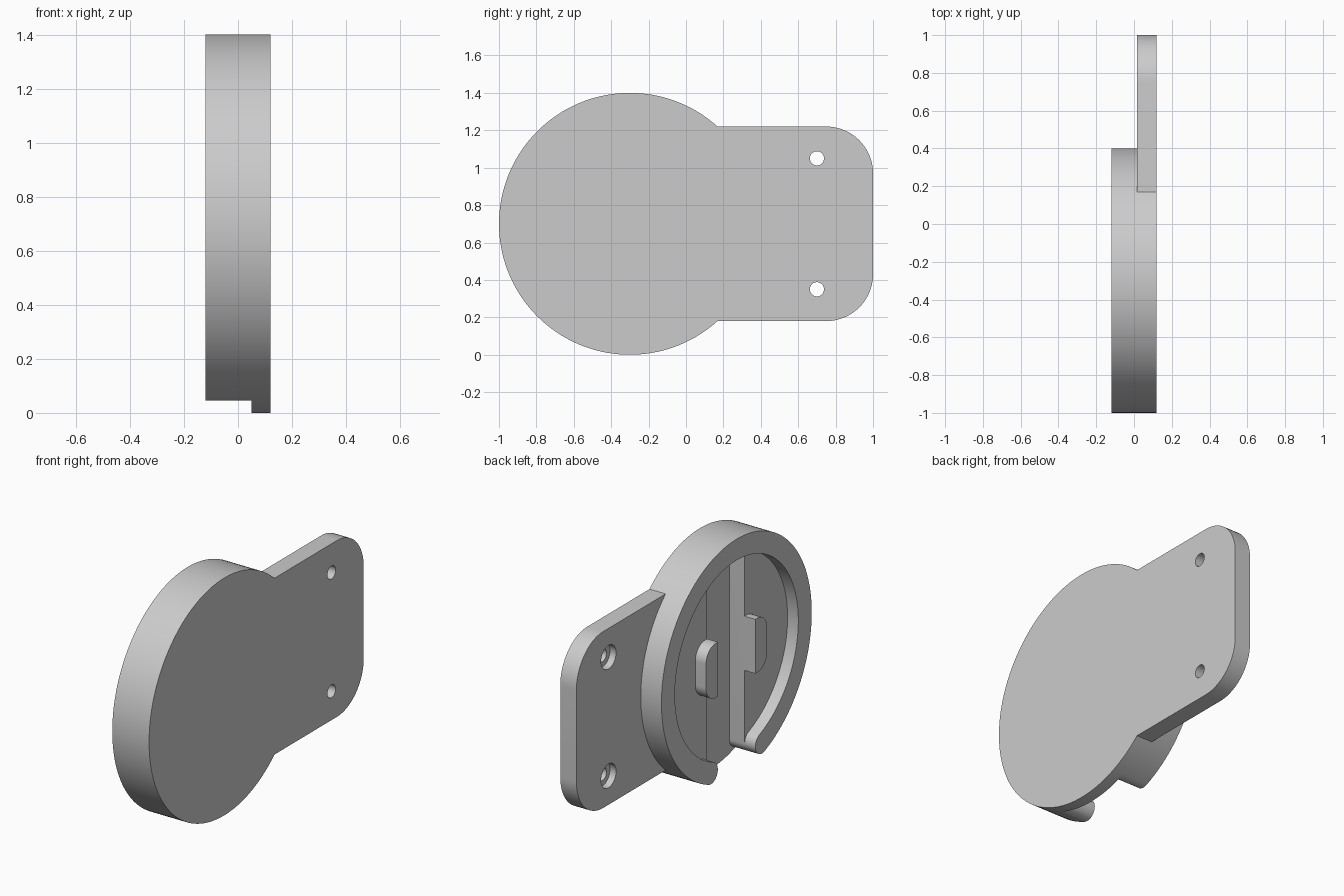
import bpy, bmesh
from math import sin, cos, pi, radians, asin

cube = bpy.data.objects.get("Cube")
if cube:
    bpy.data.objects.remove(cube)

grey = bpy.data.materials.new("plain_grey")
grey.use_nodes = True
grey.diffuse_color = (0.6, 0.6, 0.6, 1)
grey.node_tree.nodes["Principled BSDF"].inputs["Base Color"].default_value = (0.6, 0.6, 0.6, 1)

# Main dimensions; profiles are drawn in the y-z plane around the disc centre
CY, CZ = -0.3, 0.7
R_OUT, R_IN = 0.7, 0.575
R_MID, R_END = (R_OUT + R_IN) / 2, (R_OUT - R_IN) / 2
HALF_SLOT = 0.175
BACK, FLOOR, CHANNEL, FACE = 0.12, -0.05, 0.05, -0.12


def arc(cy, cz, r, a, b, n):
    """Points on an arc from angle a to b in degrees."""
    return [(cy + r * cos(radians(a + (b - a) * i / n)),
             cz + r * sin(radians(a + (b - a) * i / n))) for i in range(n + 1)]


def circle(cy, cz, r, n):
    return arc(cy, cz, r, 0, 360, n)[:-1]


def rounded(y0, y1, half, r_low, r_high, n=16):
    """Rectangle with separate corner radii at its low-y and high-y ends."""
    pts = []
    for y, z, r, a in ((y1, half, r_high, 90), (y0, half, r_low, 180),
                       (y0, -half, r_low, 270), (y1, -half, r_high, 360)):
        if r:
            cy = y - r if y == y1 else y + r
            cz = z - r if z > 0 else z + r
            pts += arc(cy, cz, r, a - 90, a, n)
        else:
            pts.append((y, z))
    return pts


def extrude(name, pts, x0, x1):
    """Closed profile extruded along x."""
    bm = bmesh.new()
    face = bm.faces.new([bm.verts.new((x0, CY + y, CZ + z)) for y, z in pts])
    geom = bmesh.ops.extrude_face_region(bm, geom=[face])["geom"]
    bmesh.ops.translate(bm, vec=(x1 - x0, 0, 0),
                        verts=[v for v in geom if isinstance(v, bmesh.types.BMVert)])
    bmesh.ops.recalc_face_normals(bm, faces=bm.faces)
    mesh = bpy.data.meshes.new(name)
    bm.to_mesh(mesh)
    bm.free()
    mesh.materials.append(grey)
    ob = bpy.data.objects.new(name, mesh)
    bpy.context.collection.objects.link(ob)
    return ob


def combine(target, other, operation):
    """Apply a boolean and remove the helper."""
    mod = target.modifiers.new("join", 'BOOLEAN')
    mod.operation, mod.solver, mod.object = operation, 'EXACT', other
    bpy.ops.object.select_all(action='DESELECT')
    bpy.context.view_layer.objects.active = target
    target.select_set(True)
    bpy.ops.object.modifier_apply(modifier=mod.name)
    bpy.data.objects.remove(other)


def mirrored(half):
    """Close a +y half profile with its reflection."""
    return half + [(-y, z) for y, z in reversed(half)]


# Round body with the mounting plate behind it
body = extrude("round_holder", circle(0, 0, R_OUT, 144), FACE, BACK)
plate = extrude("mounting_plate", rounded(0.4, 1.3, 0.52, 0, 0.25), 0.015, BACK)
combine(body, plate, 'UNION')

# Rounded rim ends sit either side of the opening at the bottom
phi = asin((HALF_SLOT + R_END) / R_MID)
ey, ez = R_MID * sin(phi), -R_MID * cos(phi)
deg = phi * 180 / pi
outside = [(0.9 * sin(phi), -0.9 * cos(phi))]

# Pocket inside the rim, open at the bottom
half_pocket = (arc(0, 0, R_IN, 89, deg - 90, 64)
               + arc(ey, ez, R_END, 90 + deg, 270 + deg, 24)[1:] + outside)
combine(body, extrude("pocket_cutter", mirrored(half_pocket), -0.2, FLOOR), 'DIFFERENCE')

# Block that the channel splits into two raised tabs
combine(body, extrude("tabs", rounded(-0.285, 0.285, 0.16, 0.09, 0.09), FACE, 0), 'UNION')

# Deep channel running down and out through the bottom
top = asin(HALF_SLOT / R_IN) * 180 / pi
half_channel = (arc(0, 0, R_IN, 89, 90 - top, 10)
                + arc(ey, ez, R_END, 180, 270 + deg, 16) + outside)
combine(body, extrude("channel_cutter", mirrored(half_channel), -0.2, CHANNEL), 'DIFFERENCE')

# Counterbored screw holes
for z in (-0.35, 0.35):
    combine(body, extrude("hole_cutter", circle(1, z, 0.038, 32), -0.1, 0.2), 'DIFFERENCE')
    combine(body, extrude("bore_cutter", circle(1, z, 0.07, 32), -0.1, 0.055), 'DIFFERENCE')

bpy.ops.object.shade_smooth_by_angle(angle=radians(30))
